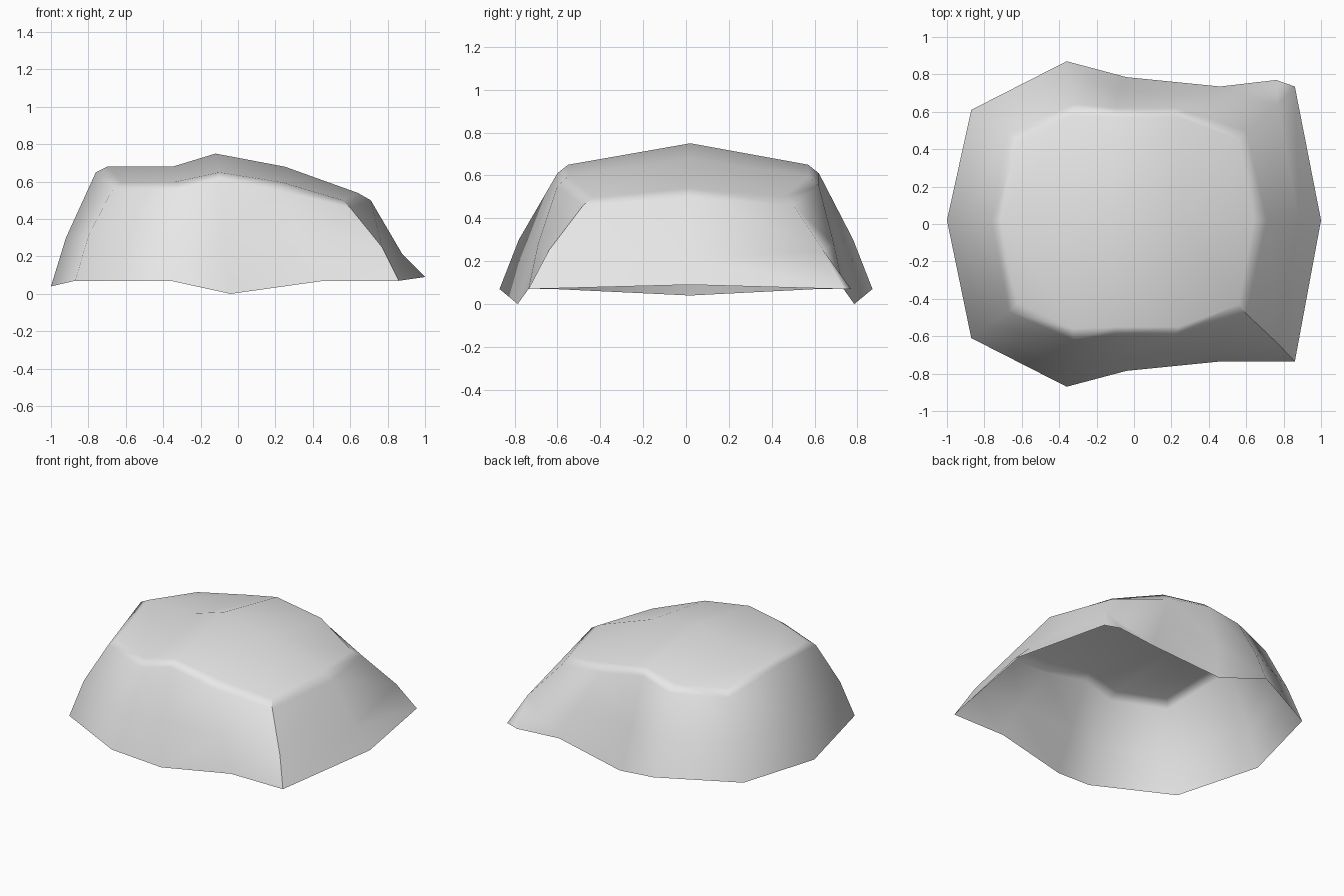
import bpy
import bmesh

cube = bpy.data.objects.get("Cube")
if cube:
    bpy.data.objects.remove(cube, do_unlink=True)


def flat_material(name, colour):
    mat = bpy.data.materials.new(name)
    mat.use_nodes = True
    mat.diffuse_color = colour
    mat.node_tree.nodes["Principled BSDF"].inputs["Base Color"].default_value = colour
    return mat


# Wall columns, each from the rim through the waist to the bevelled shoulder
left_end = [(-1, .02, .04), (-.92, .02, .3), (-.76, .02, .65), (-.7, .02, .68)]
right_end = [(1, .02, .09), (.88, .02, .21), (.71, .02, .5), (.64, .02, .54)]
side_columns = [
    [(-.87, .61, .07), (-.8, .55, .31), (-.67, .48, .56), (-.62, .43, .595)],
    [(-.36, .87, .07), (-.34, .78, .3), (-.32, .63, .56), (-.33, .57, .6)],
    [(-.04, .785, 0), (-.08, .71, .3), (-.1, .61, .61), (-.1, .56, .65)],
    [(.46, .735, .07), (.36, .69, .28), (.22, .61, .55), (.24, .56, .595)],
    [(.86, .735, .07), (.77, .64, .25), (.6, .49, .46), (.56, .44, .5)],
]
# Points along the crest of the roof
crest = [(-.35, .02, .68), (-.12, .02, .75), (.25, .02, .68)]

bm = bmesh.new()


def add_column(points, side=1):
    verts = []
    for level, (x, y, z) in enumerate(points):
        shift = .01 if level > 1 and y > .1 else 0
        verts.append(bm.verts.new((x, side * y + shift, z)))
    return verts


left = add_column(left_end)
right = add_column(right_end)
back = [add_column(c) for c in side_columns]
front = [add_column(c, -1) for c in side_columns]
ridge = [left[-1]] + [bm.verts.new(p) for p in crest] + [right[-1]]

# Extra rim point that rounds the back right corner
corner_rim = bm.verts.new((.76, .77, .07))

for side in (back, front):
    # Side walls
    chain = [left] + side + [right]
    for a, b in zip(chain, chain[1:]):
        for level in range(len(a) - 1):
            if side is back and b is back[-1] and level == 0:
                bm.faces.new((a[0], corner_rim, b[1], a[1]))
                bm.faces.new((corner_rim, b[0], b[1]))
            else:
                bm.faces.new((a[level], b[level], b[level + 1], a[level + 1]))
    # Roof panels between the shoulder and the crest
    edge = [c[-1] for c in side]
    for i in range(len(edge) - 1):
        bm.faces.new((ridge[i], edge[i], edge[i + 1], ridge[i + 1]))

# Face outwards
bmesh.ops.recalc_face_normals(bm, faces=bm.faces)
if sum(f.normal.z * f.calc_area() for f in bm.faces) < 0:
    bmesh.ops.reverse_faces(bm, faces=bm.faces)

# Smooth shell with one crisp front corner
for face in bm.faces:
    face.smooth = True
corner = front[-1]
for low, high in zip(corner, corner[1:]):
    bm.edges.get((low, high)).smooth = False

mesh = bpy.data.meshes.new("rock_shell")
bm.to_mesh(mesh)
bm.free()
mesh.materials.append(flat_material("light_grey", (.8, .8, .8, 1)))
shell = bpy.data.objects.new("rock_shell", mesh)
bpy.context.collection.objects.link(shell)

# Keep broad faces even and let the narrow shoulder carry the highlight
weighted = shell.modifiers.new("even_shading", "WEIGHTED_NORMAL")
weighted.keep_sharp = True
